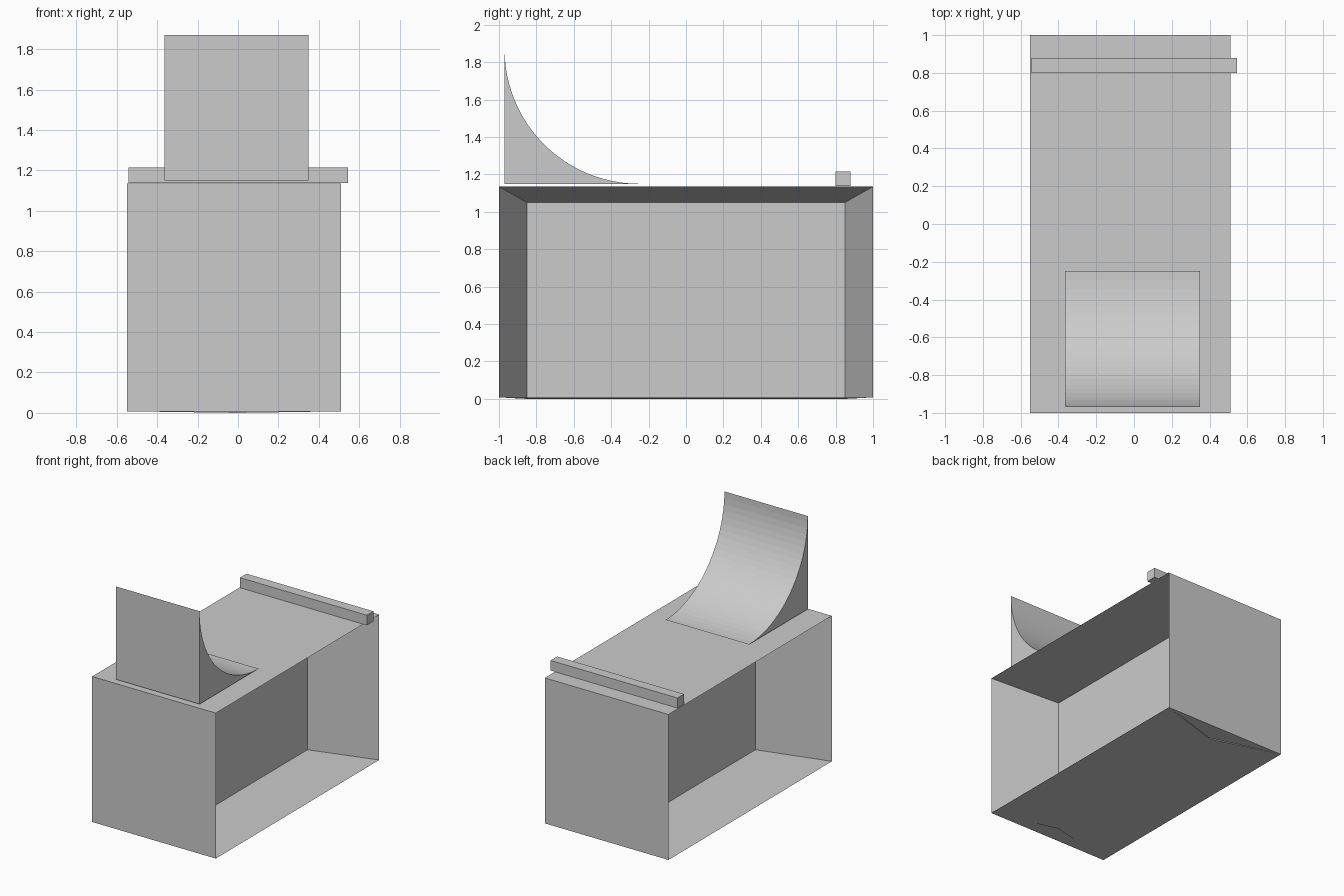
import bpy, bmesh, math

if "Cube" in bpy.data.objects:
    bpy.data.objects.remove(bpy.data.objects["Cube"])


def make(name, verts, faces):
    mesh = bpy.data.meshes.new(name)
    mesh.from_pydata(verts, [], faces)
    bm = bmesh.new()
    bm.from_mesh(mesh)
    bmesh.ops.recalc_face_normals(bm, faces=bm.faces)
    bm.to_mesh(mesh)
    bm.free()
    obj = bpy.data.objects.new(name, mesh)
    bpy.context.collection.objects.link(obj)
    return obj


def prism(name, profile, x0, x1):
    """Extrude a closed (y, z) profile along x."""
    n = len(profile)
    verts = [(x, y, z) for x in (x0, x1) for y, z in profile]
    faces = [list(range(n)), list(range(2 * n - 1, n - 1, -1))]
    faces += [(i, (i + 1) % n, n + (i + 1) % n, n + i) for i in range(n)]
    return make(name, verts, faces)


def rect(y0, y1, z0, z1):
    return [(y0, z0), (y1, z0), (y1, z1), (y0, z1)]


# Body: box shell whose two long sides taper in to a central panel
left, right, mid = -0.55, 0.51, 0.0
rim = rect(-1, 1, 0.008, 1.135)
panel = rect(-0.85, 0.85, 0.0, 1.05)
loops = [(left, rim), (right, rim), (mid, panel)]
verts = [(x, y, z) for x, loop in loops for y, z in loop]
faces = [(8, 9, 10, 11)]
for a, b in ((0, 4), (4, 8), (8, 0)):
    for i in range(4):
        j = (i + 1) % 4
        faces.append((a + i, a + j, b + j, b + i))
make("box_body", verts, faces)

# Rail across the top at the back
prism("rail", rect(0.80, 0.88, 1.137, 1.215), -0.543, 0.545)

# Quarter-pipe ramp at the front
radius, segs = 0.72, 24
cy, cz = -0.25, 1.87
arc = [(cy - radius * math.cos(math.pi / 2 * i / segs),
        cz - radius * math.sin(math.pi / 2 * i / segs)) for i in range(segs + 1)]
prism("ramp", arc + [(cy - radius, cz - radius)], -0.365, 0.35)
